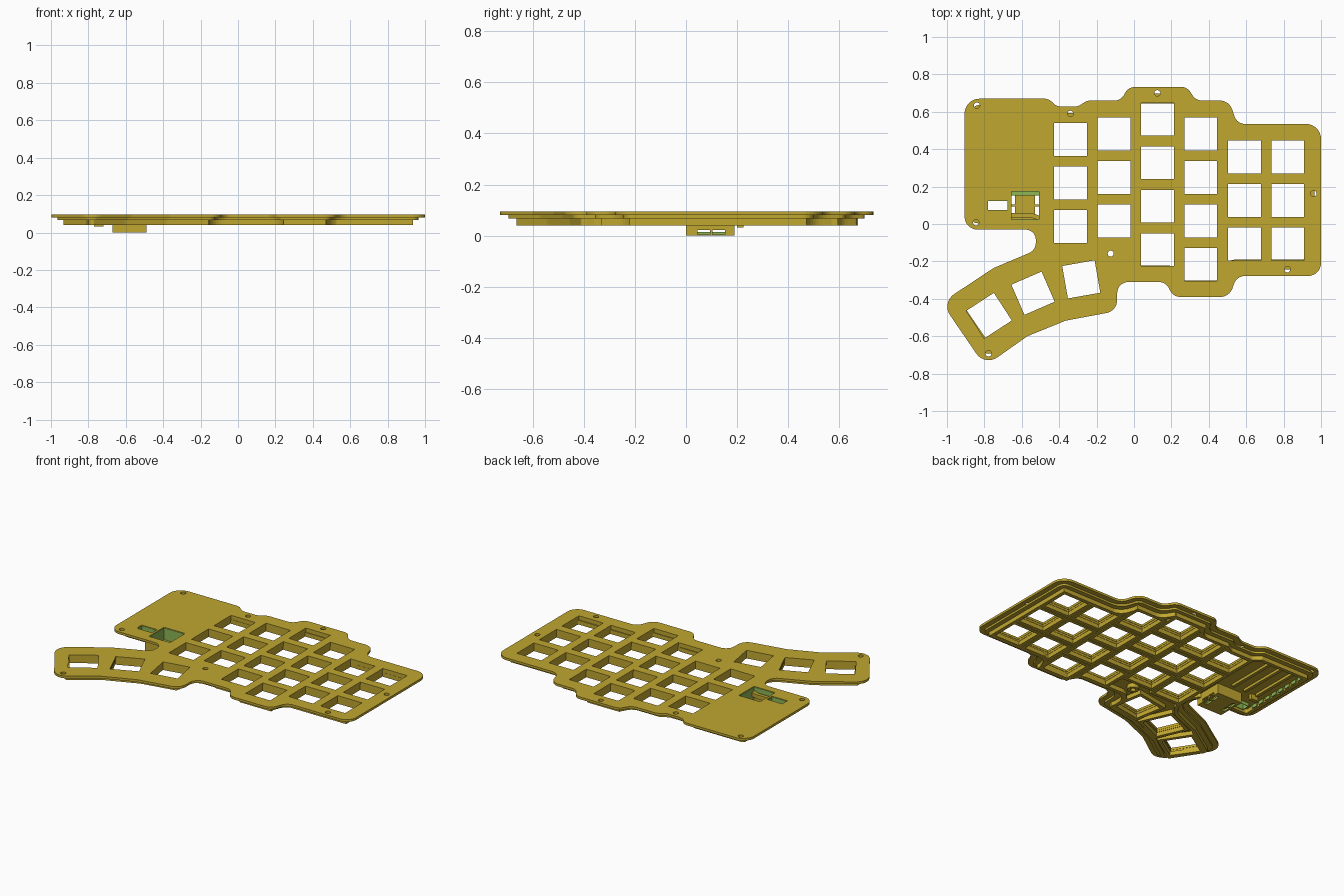
import bpy, math
from mathutils import Vector, Matrix

if "Cube" in bpy.data.objects:
    bpy.data.objects.remove(bpy.data.objects["Cube"])


def material(name, rgb):
    m = bpy.data.materials.new(name)
    m.diffuse_color = (*rgb, 1)
    m.use_nodes = True
    m.node_tree.nodes["Principled BSDF"].inputs["Base Color"].default_value = m.diffuse_color
    return m


GOLD = material("mustard_yellow", (0.53, 0.385, 0.03))
GREEN = material("leaf_green", (0.27, 0.46, 0.09))


def slab(name, loops, z0, z1, mat=GOLD):
    """Extrude closed 2D loops (inner loops become holes) from z0 to z1."""
    cu = bpy.data.curves.new(name, 'CURVE')
    cu.dimensions = '2D'
    cu.fill_mode = 'BOTH'
    cu.extrude = (z1 - z0) / 2
    for loop in loops:
        sp = cu.splines.new('POLY')
        sp.points.add(len(loop) - 1)
        for p, q in zip(sp.points, loop):
            p.co = (q[0], q[1], 0, 1)
        sp.use_cyclic_u = True
    tmp = bpy.data.objects.new(name + "_curve", cu)
    bpy.context.collection.objects.link(tmp)
    dg = bpy.context.evaluated_depsgraph_get()
    me = bpy.data.meshes.new_from_object(tmp.evaluated_get(dg))
    bpy.data.objects.remove(tmp)
    me.transform(Matrix.Translation((0, 0, (z0 + z1) / 2)))
    me.materials.clear()
    me.materials.append(mat)
    for f in me.polygons:
        f.use_smooth = False
    ob = bpy.data.objects.new(name, me)
    bpy.context.collection.objects.link(ob)
    return ob


def rect(x0, x1, y0, y1):
    return [(x0, y0), (x1, y0), (x1, y1), (x0, y1)]


def square(x, y, size, deg=0):
    r = Matrix.Rotation(math.radians(deg), 2)
    h = size / 2
    return [Vector((x, y)) + r @ Vector(c) for c in ((-h, -h), (h, -h), (h, h), (-h, h))]


def circle(x, y, r, n=16):
    return [(x + r * math.cos(i * math.tau / n), y + r * math.sin(i * math.tau / n)) for i in range(n)]


# Board outline, clockwise: corner x, y and rounding radius
CORNERS = [
    (-.906, .67, .08), (-.455, .67, .06), (-.415, .628, .06), (-.30, .628, .06),
    (-.25, .66, .06), (-.07, .66, .06), (-.03, .733, .06), (.285, .733, .06),
    (.33, .66, .06), (.51, .66, .07), (.55, .535, .06), (1, .535, .08),
    (1, -.278, .07), (.55, -.278, .06), (.51, -.39, .07), (.21, -.39, .06),
    (.17, -.31, .06), (-.09, -.31, .06), (-.09, -.465, .07), (-.366, -.517, .03),
    (-.57, -.6, .03), (-.797, -.76, .08), (-1.03, -.42, .08), (-.75, -.235, .04),
    (-.525, -.14, .06), (-.525, -.03, .06), (-.906, -.03, .07)]


def outline(inset=0):
    """Rounded board outline, moved inward by inset."""
    n = len(CORNERS)
    raw = [Vector(c[:2]) for c in CORNERS]
    pts, radii = [], []
    for i in range(n):
        a = (raw[i] - raw[i - 1]).normalized()
        b = (raw[(i + 1) % n] - raw[i]).normalized()
        na, nb = Vector((a.y, -a.x)), Vector((b.y, -b.x))
        pts.append(raw[i] + (na + nb) * inset / (1 + na.dot(nb)))
        convex = a.x * b.y - a.y * b.x < 0
        radii.append(max(.01, CORNERS[i][2] + (-inset if convex else inset)))
    out = []
    for i in range(n):
        p, u, v = pts[i], pts[i - 1] - pts[i], pts[(i + 1) % n] - pts[i]
        lu, lv = u.length, v.length
        u, v = u / lu, v / lv
        half = u.angle(v) / 2
        t = min(radii[i] / math.tan(half), .495 * lu, .495 * lv)
        r = t * math.tan(half)
        c = p + (u + v).normalized() * (r / math.sin(half))
        s, e = p + u * t - c, p + v * t - c
        sweep = s.angle_signed(e)
        for k in range(9):
            out.append(c + Matrix.Rotation(-sweep * k / 8, 2) @ s)
    return out


# Key positions: x, y, rotation
PITCH = .2325
keys = []
for x, top, count in ((-.34, .452, 3), (-.107, .481, 3), (.125, .56, 4),
                      (.357, .481, 4), (.59, .358, 3), (.822, .358, 3)):
    keys += [(x, top - PITCH * i, 0) for i in range(count)]
keys += [(-.775, -.49, 33), (-.54, -.37, 23.5), (-.282, -.296, 10)]
screws = [(-.84, .634), (-.34, .59), (.125, .70), (.96, .163), (.82, -.243),
          (-.125, -.158), (-.778, -.692), (-.845, .008)]

port = rect(-.783, -.672, .072, .125)
pocket = rect(-.658, -.505, .02, .176)
screw_holes = [circle(x, y, .016) for x, y in screws]

# Top plate and the stepped layer below it
slab("top_plate", [outline(), port, pocket] + [square(x, y, .176, a) for x, y, a in keys] + screw_holes,
     .08, .095)
inner_screws = [circle(x, y, .016) for x, y in screws if (x, y) not in ((.125, .70), (.96, .163))]
edge_ok = [circle(x, y, .016) for x, y in screws if (x, y) == (-.125, -.158)]
slab("under_plate", [outline(.034), port, pocket] + [square(x, y, .18, a) for x, y, a in keys] + edge_ok,
     .067, .08)

# Perimeter wall and the frame around each key opening
slab("perimeter_wall", [outline(.065), outline(.088)], .04, .067)
for i, (x, y, a) in enumerate(keys):
    slab(f"key_frame_{i + 1}", [square(x, y, .228, a), square(x, y, .184, a)], .04, .067)
slab("screw_boss", [circle(-.125, -.158, .035), circle(-.125, -.158, .016)], .04, .067)

# Connector holder hanging below the plate
slots = [rect(x0, x1, y0, y1) for x0, x1 in ((-.658, -.635), (-.528, -.505))
         for y0, y1 in ((.045, .093), (.104, .152))]
box = rect(-.672, -.49, 0, .19)
slab("holder_wall", [box, pocket], .022, .067)
slab("holder_bottom", [rect(-.672, -.49, 0, .19)] + slots, 0, .004)
slab("holder_floor", [pocket] + slots, .004, .014, GREEN)
for y0, y1 in ((0, .02), (.176, .19)):
    slab("holder_end", [rect(-.672, -.49, y0, y1)], .004, .022)
for x0, x1 in ((-.672, -.658), (-.505, -.49)):
    for y0, y1 in ((.02, .045), (.093, .104), (.152, .176)):
        slab("holder_post", [rect(x0, x1, y0, y1)], .004, .022)

# Green linings of the pocket and the port
slab("pocket_lining", [pocket, rect(-.655, -.508, .023, .173)], .022, .092, GREEN)
slab("port_lining", [port, rect(-.78, -.675, .075, .122)], .045, .092, GREEN)
slab("port_tab", [rect(-.77, -.72, .2, .225)], .032, .067)

# Circuit bay: rails and contact pads
for x in (-.75, -.66, -.57):
    slab("bay_rail", [rect(x - .01, x + .01, .235, .575)], .05, .067)
for i in range(8):
    y = .12 + .06 * i
    slab("contact_pad", [rect(-.819, -.811, y, y + .04)], .044, .066, GREEN)
